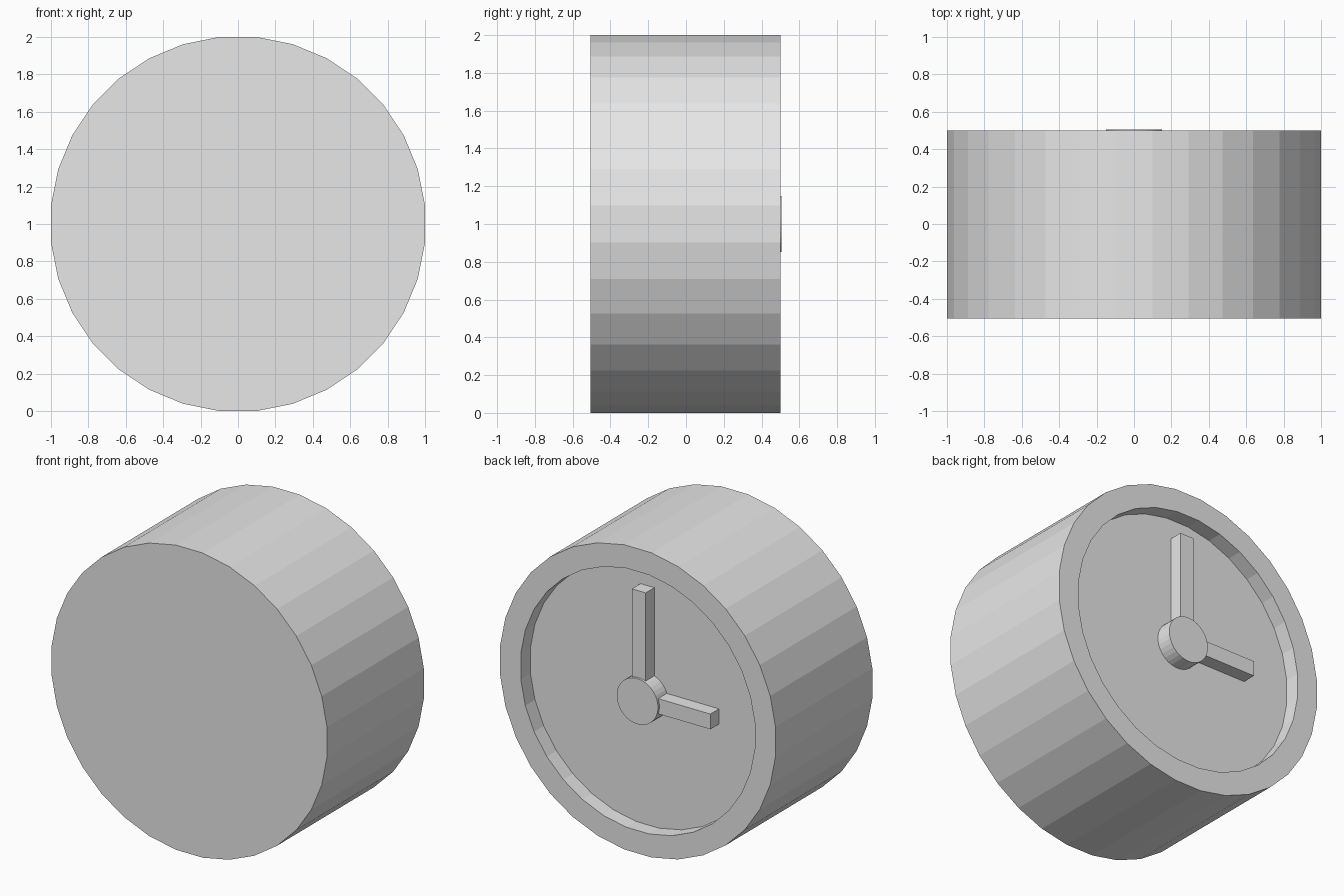
import bpy, bmesh, math
from mathutils import Matrix

cube = bpy.data.objects.get("Cube")
if cube:
    bpy.data.objects.remove(cube, do_unlink=True)

grey = bpy.data.materials.new("plain_grey")
grey.use_nodes = True
grey.diffuse_color = (0.8, 0.8, 0.8, 1)
grey.node_tree.nodes["Principled BSDF"].inputs["Base Color"].default_value = (0.8, 0.8, 0.8, 1)

SIDES = 32
RADIUS = 1.005
BACK, FACE, RIM, HUB = -0.505, 0.40, 0.50, 0.505


def finish(name, bm):
    """Turn the bmesh into a flat shaded grey object."""
    bmesh.ops.recalc_face_normals(bm, faces=bm.faces)
    mesh = bpy.data.meshes.new(name)
    bm.to_mesh(mesh)
    bm.free()
    mesh.materials.append(grey)
    obj = bpy.data.objects.new(name, mesh)
    bpy.context.collection.objects.link(obj)
    return obj


def lathe(name, profile):
    """Stack rings of (radius, y) about the y axis and cap both ends."""
    bm = bmesh.new()
    rings = []
    for radius, y in profile:
        angles = [math.tau * (i + 0.5) / SIDES for i in range(SIDES)]
        rings.append([bm.verts.new((radius * math.cos(a), y, 1 + radius * math.sin(a)))
                      for a in angles])
    for a, b in zip(rings, rings[1:]):
        for i in range(SIDES):
            j = (i + 1) % SIDES
            bm.faces.new((a[i], a[j], b[j], b[i]))
    bm.faces.new(rings[0])
    bm.faces.new(rings[-1])
    return finish(name, bm)


def hand(name, x0, x1, z0, z1):
    """Square bar lying on the dial."""
    bm = bmesh.new()
    y0, y1 = FACE, 0.49
    centre = ((x0 + x1) / 2, (y0 + y1) / 2, (z0 + z1) / 2)
    size = (x1 - x0, y1 - y0, z1 - z0, 1)
    bmesh.ops.create_cube(bm, size=1, matrix=Matrix.Translation(centre) @ Matrix.Diagonal(size))
    return finish(name, bm)


# Drum with a recessed dial
INNER = RADIUS * 0.85
lathe("clock_body", [(RADIUS, BACK), (RADIUS, RIM), (INNER, RIM), (INNER, FACE)])

# Centre hub and the two hands
lathe("centre_hub", [(0.15, FACE), (0.15, HUB)])
hand("minute_hand", -0.05, 0.05, 1.0, 1.72)
hand("hour_hand", -0.52, 0.0, 0.95, 1.05)
